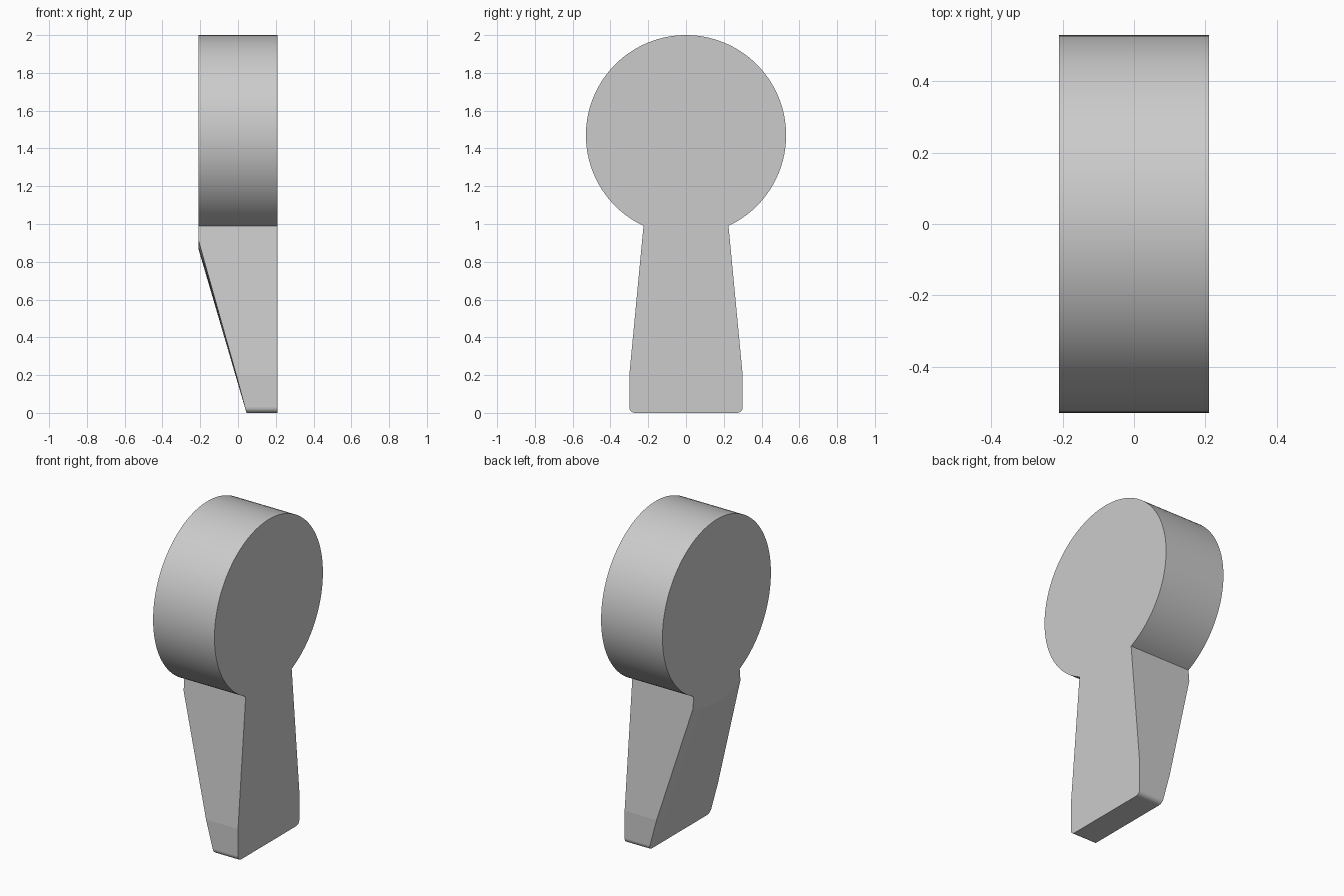
import bpy, bmesh, math

cube = bpy.data.objects.get("Cube")
if cube:
    bpy.data.objects.remove(cube, do_unlink=True)

HALF = 0.21                 # half thickness
TOE_X = 0.045               # sloped side at the foot
HEAD_Z, HEAD_R = 1.47, 0.53
SLOPE_R = 0.60              # slope begins on an arc around the head
FOOT_W, NECK_W, BEND_Z, FILLET = 0.30, 0.225, 0.20, 0.03
COLS = 24
NECK_Z = HEAD_Z - math.sqrt(HEAD_R**2 - NECK_W**2)


def slope_top(y):
    return HEAD_Z - math.sqrt(SLOPE_R**2 - y * y)


def side_x(y, z):
    return TOE_X - (TOE_X + HALF) * min(1, z / slope_top(y))


def leg_width(z):
    return FOOT_W + (NECK_W - FOOT_W) * (z - BEND_Z) / (NECK_Z - BEND_Z)


# Half profile of the leg: rounded foot corner, bend, start of slope
leg = []
for i in range(9):
    a = math.pi / 2 * i / 8
    leg.append((FOOT_W - FILLET + FILLET * math.sin(a), FILLET * (1 - math.cos(a))))
leg.append((FOOT_W, BEND_Z))
edge_z = 0.9
for _ in range(10):
    edge_z = slope_top(leg_width(edge_z))
leg.append((leg_width(edge_z), edge_z))

# Head arc, from one neck corner over the top to the other
start = math.atan2(NECK_Z - HEAD_Z, NECK_W)
sweep = math.pi - 2 * start
head = [(HEAD_R * math.cos(start + sweep * i / 96),
         HEAD_Z + HEAD_R * math.sin(start + sweep * i / 96)) for i in range(97)]

bm = bmesh.new()

# Sloped side as a grid of rows across the leg
rows = []
for k, (w, z) in enumerate(leg):
    row = []
    for c in range(COLS + 1):
        y = w * (2 * c / COLS - 1)
        zz = slope_top(y) if k == len(leg) - 1 else z
        row.append(bm.verts.new((side_x(y, zz), y, zz)))
    rows.append(row)
for a, b in zip(rows, rows[1:]):
    for c in range(COLS):
        bm.faces.new((a[c], a[c + 1], b[c + 1], b[c])).smooth = True

# Flat head face on the sloped side
rim = [bm.verts.new((-HALF, y, z)) for y, z in head]
bm.faces.new(rim + rows[-1])

# Flat opposite side follows the whole outline
outline = [r[-1] for r in rows] + rim + [r[0] for r in reversed(rows)]
flat = [bm.verts.new((HALF, v.co.y, v.co.z)) for v in outline]
bm.faces.new(flat)

# Walls around the outline; only the head rim and foot corners are smooth
n = len(outline)
first_rim = len(rows)
for i in range(n - 1):
    f = bm.faces.new((outline[i], outline[i + 1], flat[i + 1], flat[i]))
    on_rim = first_rim <= i < first_rim + len(rim) - 1
    f.smooth = on_rim or i < 8 or i >= n - 9
bm.faces.new(rows[0] + [flat[0], flat[-1]])

bmesh.ops.recalc_face_normals(bm, faces=bm.faces[:])
for e in bm.edges:
    e.smooth = e.calc_face_angle(0) < math.radians(13)

mesh = bpy.data.meshes.new("lever_knob")
bm.to_mesh(mesh)
bm.free()
knob = bpy.data.objects.new("lever_knob", mesh)
bpy.context.collection.objects.link(knob)

# Plain grey
grey = bpy.data.materials.new("grey")
grey.use_nodes = True
colour = (0.6, 0.6, 0.6, 1)
grey.diffuse_color = colour
grey.node_tree.nodes["Principled BSDF"].inputs["Base Color"].default_value = colour
mesh.materials.append(grey)
